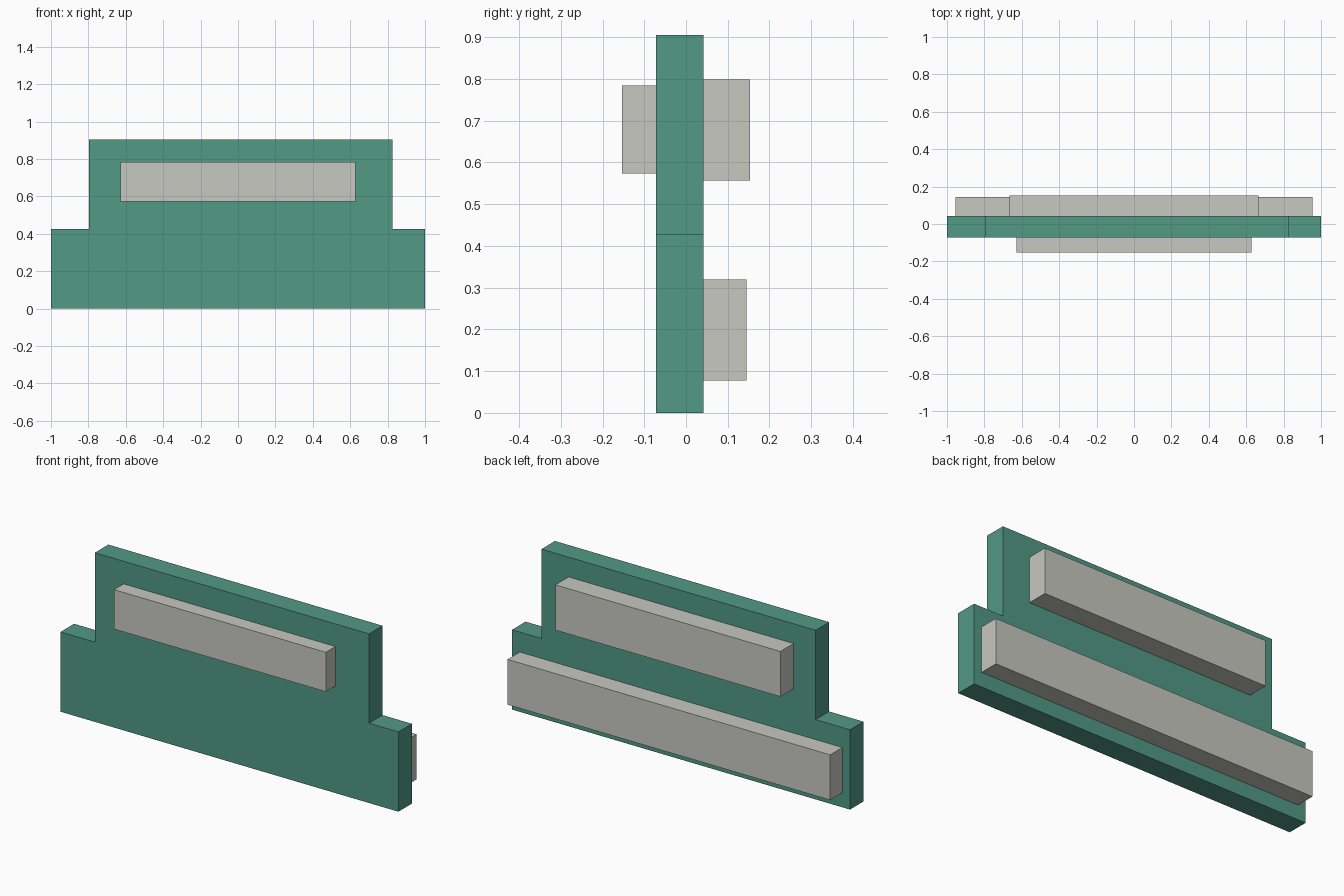
import bpy, bmesh

if "Cube" in bpy.data.objects:
    bpy.data.objects.remove(bpy.data.objects["Cube"])


def material(name, rgb):
    m = bpy.data.materials.new(name)
    m.diffuse_color = (*rgb, 1.0)
    m.use_nodes = True
    m.node_tree.nodes["Principled BSDF"].inputs["Base Color"].default_value = m.diffuse_color
    return m


green = material("sea green", (0.084, 0.319, 0.235))
grey = material("warm grey", (0.575, 0.578, 0.535))


def extrude_profile(name, points, y0, y1, mat):
    """Extrude an x-z outline from y0 back to y1."""
    bm = bmesh.new()
    face = bm.faces.new([bm.verts.new((x, y0, z)) for x, z in points])
    geom = bmesh.ops.extrude_face_region(bm, geom=[face])["geom"]
    verts = [v for v in geom if isinstance(v, bmesh.types.BMVert)]
    bmesh.ops.translate(bm, verts=verts, vec=(0, y1 - y0, 0))
    bmesh.ops.recalc_face_normals(bm, faces=bm.faces)
    mesh = bpy.data.meshes.new(name)
    bm.to_mesh(mesh)
    bm.free()
    mesh.materials.append(mat)
    obj = bpy.data.objects.new(name, mesh)
    bpy.context.collection.objects.link(obj)
    return obj


def bar(name, half_width, z0, z1, y0, y1):
    w = half_width
    return extrude_profile(name, [(-w, z0), (w, z0), (w, z1), (-w, z1)], y0, y1, grey)


# Stepped upright panel
extrude_profile("stepped_panel", [
    (-1, 0), (1, 0), (1, 0.427), (0.826, 0.427),
    (0.826, 0.905), (-0.797, 0.905), (-0.797, 0.427), (-1, 0.427),
], -0.072, 0.042, green)

# Raised bars, seated slightly into the panel
bar("front_bar", 0.627, 0.573, 0.784, -0.153, -0.067)
bar("back_upper_bar", 0.666, 0.557, 0.799, 0.037, 0.153)
bar("back_lower_bar", 0.955, 0.078, 0.32, 0.037, 0.145)
